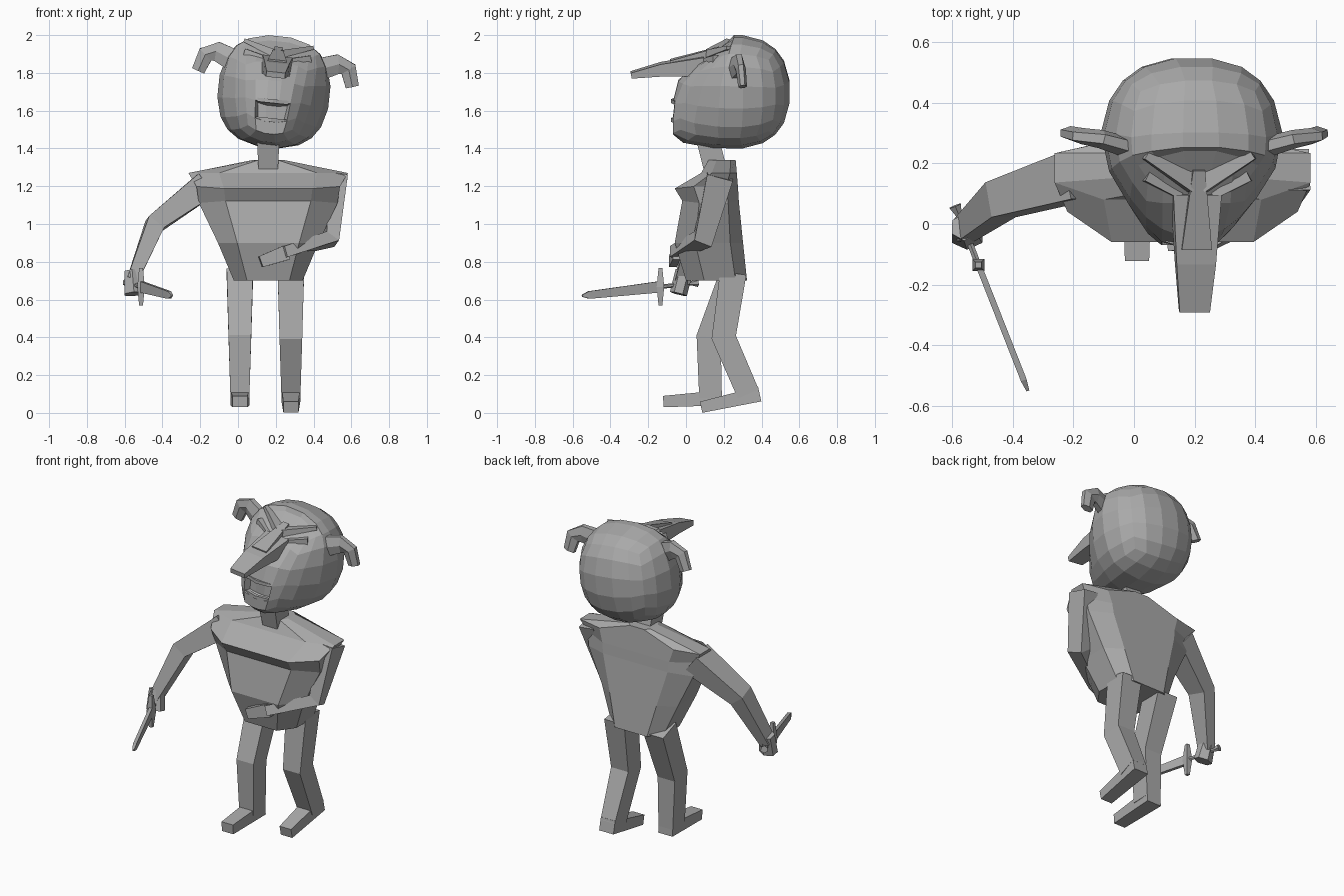
import bpy
import bmesh
import math
from mathutils import Vector, Matrix

if "Cube" in bpy.data.objects:
    bpy.data.objects.remove(bpy.data.objects["Cube"])

GREY = (0.4, 0.4, 0.4, 1)
clay = bpy.data.materials.new("clay grey")
clay.use_nodes = True
clay.diffuse_color = GREY
clay.node_tree.nodes["Principled BSDF"].inputs["Base Color"].default_value = GREY

FORWARD, UP = Vector((0, 1, 0)), Vector((0, 0, 1))


def finish(name, bm, matrix):
    """Turn a bmesh into a flat shaded grey object."""
    bmesh.ops.recalc_face_normals(bm, faces=bm.faces)
    bm.transform(matrix)
    mesh = bpy.data.meshes.new(name)
    bm.to_mesh(mesh)
    bm.free()
    mesh.materials.append(clay)
    bpy.context.collection.objects.link(bpy.data.objects.new(name, mesh))


def loft(name, rings, matrix=Matrix()):
    """Skin a list of equal-length point rings and cap both ends."""
    bm = bmesh.new()
    loops = [[bm.verts.new(point) for point in ring] for ring in rings]
    for low, high in zip(loops, loops[1:]):
        for i in range(len(low)):
            bm.faces.new((low[i - 1], low[i], high[i], high[i - 1]))
    bm.faces.new(loops[0])
    bm.faces.new(loops[-1])
    finish(name, bm, matrix)


def limb(name, path, start, end, sides=4, ref=FORWARD, matrix=Matrix()):
    """Faceted tube along a path, tapering between two (across, along ref) half sizes."""
    points = [Vector(p) for p in path]
    last = len(points) - 1
    start, end = Vector(start), Vector(end)
    half_turn = math.pi / sides
    rings = []
    for k, centre in enumerate(points):
        way = points[min(k + 1, last)] - points[max(k - 1, 0)]
        across = way.cross(ref).normalized()
        along = across.cross(way).normalized()
        size = start.lerp(end, k / last) / math.cos(half_turn)
        angles = [half_turn * (2 * i + 1) for i in range(sides)]
        rings.append([centre + across * size.x * math.cos(a) + along * size.y * math.sin(a)
                      for a in angles])
    loft(name, rings, matrix)


# Head parts are modelled upright around x = 0, then tilted to one side
pivot = Vector((0, 0.24, 1.7))
tilt = (Matrix.Translation(pivot + Vector((0.19, 0, 0)))
        @ Matrix.Rotation(math.radians(6), 4, 'Y') @ Matrix.Translation(-pivot))

# Skull: a boxy ball with a receding brow, a flat narrow face and a jutting chin
skull = bmesh.new()
bmesh.ops.create_cube(skull, size=2)
bmesh.ops.subdivide_edges(skull, edges=skull.edges[:], cuts=4, use_grid_fill=True)
for vert in skull.verts:
    power = 2.4
    length = sum(abs(c) ** power for c in vert.co) ** (1 / power)
    vert.co *= 0.3 / length
    x, y, z = vert.co
    if y < 0:
        y *= 1 - 14 * z * z if z > 0 else 1 - 2.2 * z
        y = max(y, -0.31)
        x *= 1 + 1.4 * y
    else:
        y *= 1.04
    vert.co = pivot + Vector((x, y, z))

# Mouth: the middle faces below the nose, inset and pushed in
skull.normal_update()
mouth = []
for face in skull.faces:
    centre = face.calc_center_median()
    if face.normal.y < -0.5 and abs(centre.x) < 0.1 and abs(centre.z - 1.6) < 0.05:
        mouth.append(face)
bmesh.ops.inset_region(skull, faces=mouth, thickness=0.015, depth=-0.04)
finish("head", skull, tilt)

# Beak nose below a narrow bridge
limb("nose", [(0, 0.1, 1.84), (0, -0.13, 1.82), (0, -0.29, 1.79)],
     (0.08, 0.05), (0.05, 0.015), ref=UP, matrix=tilt)
limb("nose_bridge", [(0, 0.18, 1.92), (0, -0.08, 1.85)],
     (0.02, 0.02), (0.05, 0.02), ref=UP, matrix=tilt)

# Upper and lower lip
for label, height in (("upper_lip", 1.65), ("lower_lip", 1.55)):
    limb(label, [(-0.08, -0.05, height), (0, -0.07, height), (0.08, -0.05, height)],
         (0.01, 0.01), (0.01, 0.01), ref=UP, matrix=tilt)

# Drooping ears, slanted brows and eyelids on both sides
for side, s in (("left", 1), ("right", -1)):
    limb(side + "_ear", [(s * 0.22, 0.25, 1.84), (s * 0.32, 0.28, 1.88),
                         (s * 0.38, 0.29, 1.86), (s * 0.41, 0.3, 1.77)],
         (0.06, 0.03), (0.035, 0.02), 6, matrix=tilt)
    limb(side + "_brow", [(s * 0.01, 0.13, 1.9), (s * 0.17, 0.24, 1.95)],
         (0.02, 0.03), (0.01, 0.03), matrix=tilt)
    limb(side + "_eyelid", [(s * 0.05, 0.1, 1.87), (s * 0.17, 0.16, 1.89)],
         (0.01, 0.02), (0.02, 0.02), matrix=tilt)

# Neck
limb("neck", [(0.16, 0.16, 1.27), (0.16, 0.11, 1.47)], (0.05, 0.06), (0.06, 0.06))


# Torso: octagons widening upwards, boxy behind, rounder in front, folded under the chest
def torso_ring(z, front, width, lift=0):
    back = 0.33 - (z - 0.7) * 0.1
    depth = (back - front) / 2
    ring = []
    for i in range(8):
        angle = math.pi * (2 * i + 1) / 8
        c, s = math.cos(angle), math.sin(angle)
        across = math.copysign(abs(c) ** 0.55, c)
        along = s ** 0.55 if s > 0 else s * 1.08
        ring.append((0.16 + across * width, front + depth + along * depth,
                     z + lift * abs(across)))
    return ring


levels = [(0.7, 0, 0), (0.9, -0.06, 0), (1.14, -0.02, -0.03), (1.17, -0.06, 0.03),
          (1.27, 0.08, 0)]
torso = [torso_ring(z, front, 0.19 + (z - 0.7) * 0.44, lift) for z, front, lift in levels]
loft("torso", torso + [torso_ring(1.34, 0.12, 0.08)])

# Arms: one held out with the sword, one folded across the belly
limb("right_arm", [(-0.18, 0.16, 1.2), (-0.44, 0.08, 1), (-0.56, -0.02, 0.7)],
     (0.07, 0.08), (0.03, 0.04))
limb("right_hand", [(-0.56, -0.01, 0.75), (-0.55, -0.04, 0.63)],
     (0.04, 0.04), (0.05, 0.04), 6)
limb("left_arm", [(0.53, 0.18, 1.25), (0.49, 0.09, 0.92), (0.24, -0.06, 0.85)],
     (0.05, 0.07), (0.03, 0.03))
limb("left_hand", [(0.26, -0.05, 0.85), (0.12, -0.07, 0.8)], (0.04, 0.02), (0.03, 0.02))

# Sword: parts are placed along the line from pommel to tip
pommel, tip = Vector((-0.59, 0.06, 0.69)), Vector((-0.35, -0.55, 0.62))


def sword_part(name, first, second, start, end, sides=4):
    limb(name, [pommel.lerp(tip, first), pommel.lerp(tip, second)], start, end, sides, UP)


thin = (0.01, 0.01)
sword_part("sword_pommel", 0, 0.05, (0.02, 0.02), thin, 6)
sword_part("sword_grip", 0.04, 0.32, thin, thin, 6)
sword_part("sword_blade", 0.31, 0.94, (0.01, 0.03), (0.01, 0.02))
sword_part("sword_point", 0.94, 1, (0.01, 0.02), (0.005, 0.005))
guard = pommel.lerp(tip, 0.32)
for label, s in (("upper_guard", 1), ("lower_guard", -1)):
    limb(label, [guard, guard + s * UP * 0.1], (0.02, 0.02), thin)

# Legs bent at the knee, each with a long foot
for side, x, knee, ankle, heel, toe in (("right", 0.01, 0.12, 0.13, 0.08, 0.06),
                                        ("left", 0.28, 0.2, 0.33, 0.1, 0.03)):
    limb(side + "_leg", [(x, 0.25, 0.74), (x, knee, 0.4), (x, ankle, heel)],
         (0.07, 0.07), (0.05, 0.06))
    limb(side + "_foot", [(x, ankle + 0.06, heel), (x, ankle - 0.25, toe)],
         (0.05, 0.04), (0.04, 0.03), ref=UP)
